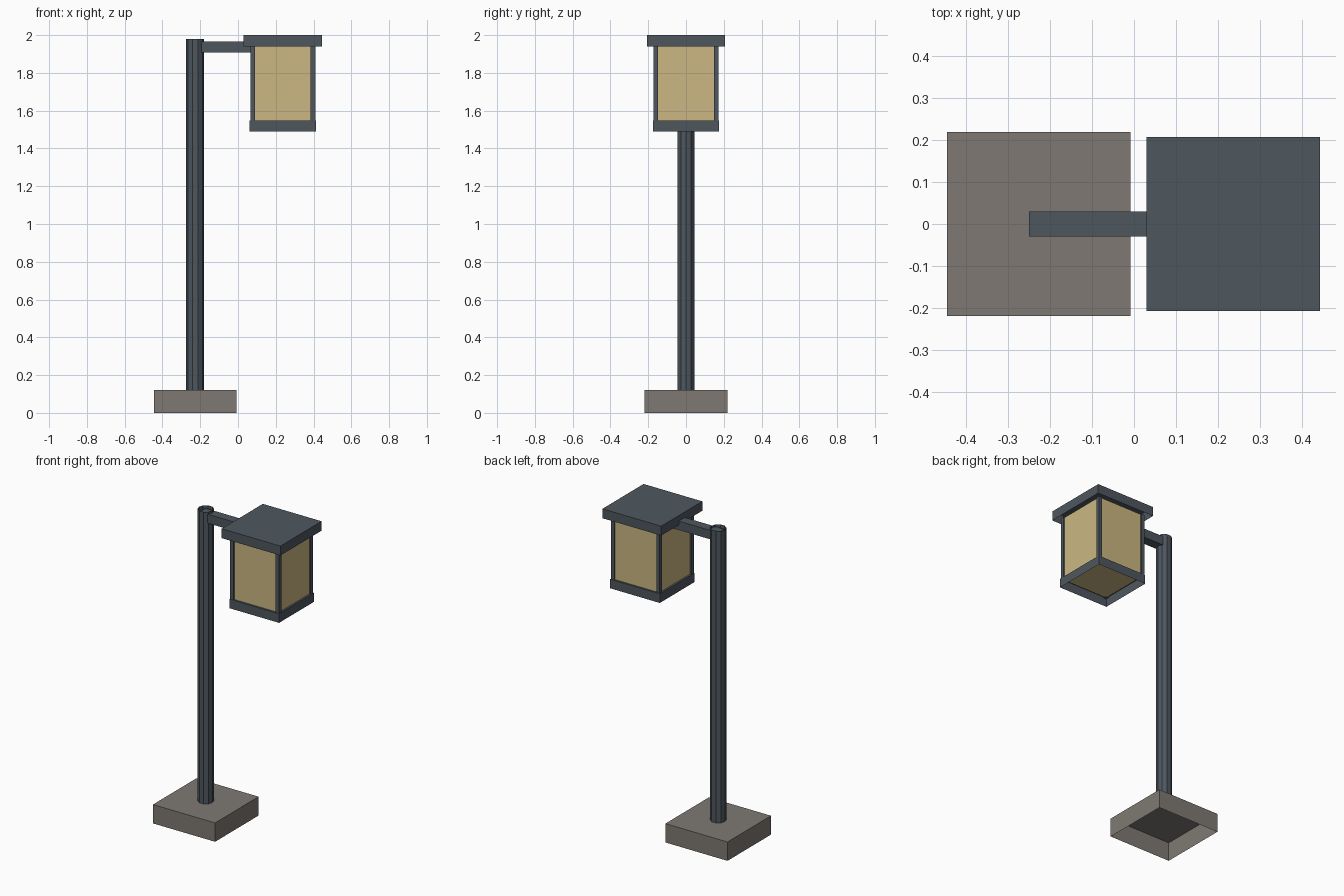
import bpy, bmesh
from math import pi
from mathutils import Matrix

if "Cube" in bpy.data.objects:
    bpy.data.objects.remove(bpy.data.objects["Cube"], do_unlink=True)


def material(name, rgb):
    mat = bpy.data.materials.new(name)
    mat.use_nodes = True
    mat.diffuse_color = (*rgb, 1)
    shader = next(n for n in mat.node_tree.nodes if n.type == 'BSDF_PRINCIPLED')
    shader.inputs["Base Color"].default_value = (*rgb, 1)
    return mat


metal = material("slate metal", (0.076, 0.095, 0.114))
stone = material("warm grey stone", (0.209, 0.191, 0.168))
glass = material("amber glass", (0.604, 0.474, 0.223))


def finish(name, bm, mat):
    mesh = bpy.data.meshes.new(name)
    bm.to_mesh(mesh)
    bm.free()
    mesh.materials.append(mat)
    obj = bpy.data.objects.new(name, mesh)
    bpy.context.collection.objects.link(obj)
    return obj


def box(name, mat, x, y, z, open_bottom=False):
    """Box spanning the (low, high) ranges, optionally a shell without its underside."""
    bm = bmesh.new()
    spans = (x, y, z)
    centre = Matrix.Translation([(a + b) / 2 for a, b in spans])
    scale = Matrix.Diagonal([b - a for a, b in spans] + [1])
    bmesh.ops.create_cube(bm, size=1, matrix=centre @ scale)
    bm.normal_update()
    if open_bottom:
        under = [f for f in bm.faces if f.normal.z < -0.9]
        bmesh.ops.delete(bm, geom=under, context='FACES')
    return finish(name, bm, mat)


def square_box(name, mat, cx, half, z, open_bottom=False):
    return box(name, mat, (cx - half, cx + half), (-half, half), z, open_bottom)


POLE_X, LAMP_X = -0.227, 0.237

# Hollow footing
square_box("footing", stone, POLE_X, 0.219, (0, 0.12), True)

# Open ten-sided tube
bm = bmesh.new()
bmesh.ops.create_cone(bm, cap_ends=False, segments=10, radius1=0.047, radius2=0.047,
                      depth=1.86,
                      matrix=Matrix.Translation((POLE_X, 0, 1.05)) @ Matrix.Rotation(pi / 2, 4, 'Z'))
# Put two corners of the tube in line with the arm
if max(v.co.x for v in bm.verts) < POLE_X + 0.046:
    bmesh.ops.rotate(bm, verts=bm.verts, cent=(POLE_X, 0, 0),
                     matrix=Matrix.Rotation(pi / 10, 3, 'Z'))
finish("pole", bm, metal)

# Arm from the pole to the lantern
box("arm", metal, (-0.25, 0.09), (-0.03, 0.03), (1.908, 1.965))

# Lantern
square_box("lantern_roof", metal, LAMP_X, 0.207, (1.94, 2.0), True)
square_box("lantern_tray", metal, LAMP_X, 0.175, (1.49, 1.548), True)
square_box("lantern_glass", glass, LAMP_X, 0.163, (1.54, 1.95))
for side, sx in (("right", -1), ("left", 1)):
    for end, sy in (("front", -1), ("back", 1)):
        px, py = LAMP_X + sx * 0.16, sy * 0.16
        box(f"lantern_post_{end}_{side}", metal, (px - 0.012, px + 0.012),
            (py - 0.012, py + 0.012), (1.54, 1.95))
